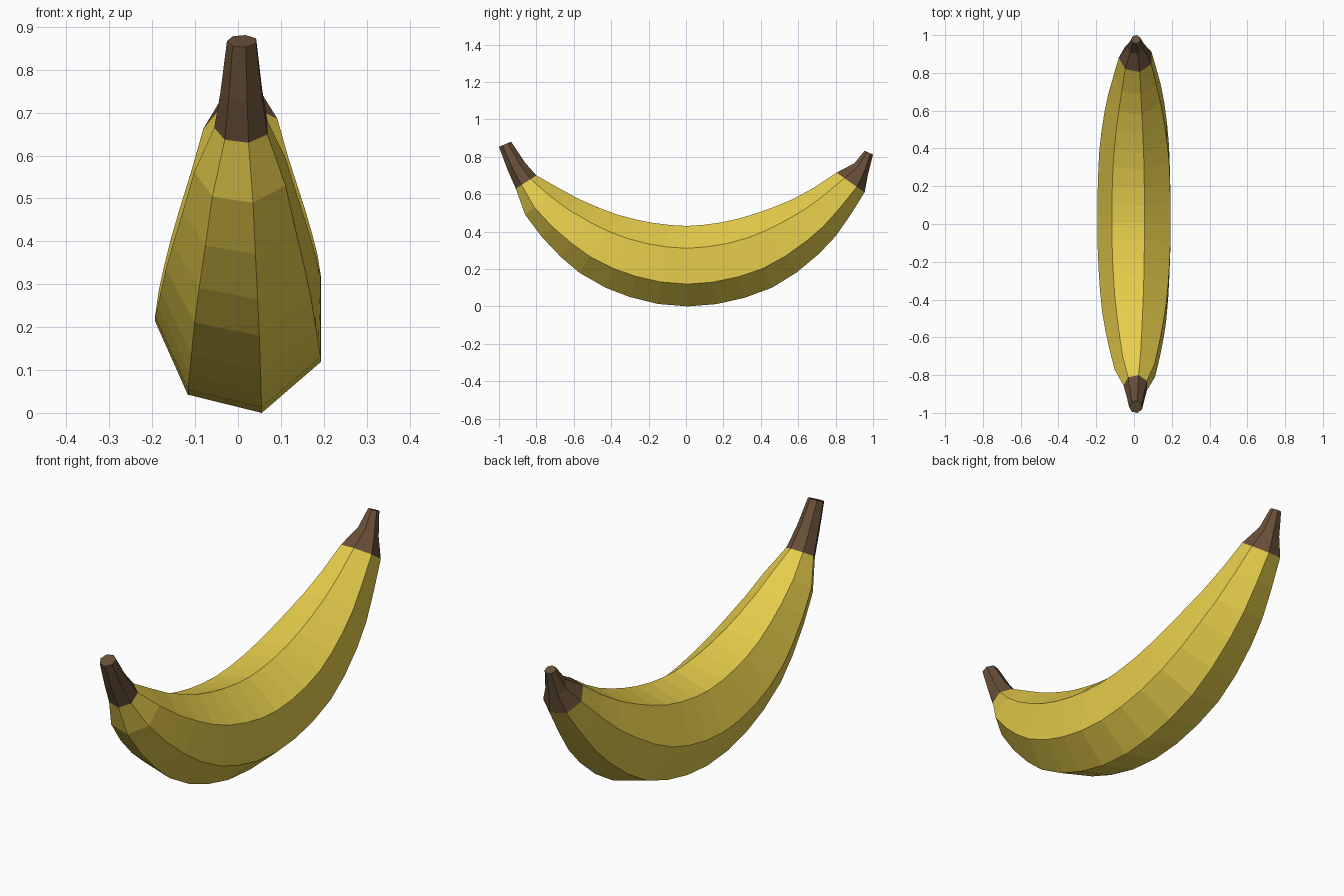
import bpy, bmesh
from math import sin, cos, tau, pi, hypot

if "Cube" in bpy.data.objects:
    bpy.data.objects.remove(bpy.data.objects["Cube"])

SIDES = 7
X0 = 0.01  # heptagon centre offset

# Each ring: outer-curve (y, z) and inner-curve (y, z)
STEM = [(-1.0, .853, -.935, .881), (-.952, .725, -.86, .768), (-.91, .63, -.80, .70)]
TIP = [(.955, .61, .805, .715), (.972, .70, .90, .765), (1.0, .812, .955, .832)]
BODY = [
    (-.86, .49, -.685, .635), (-.77, .37, -.575, .575), (-.67, .265, -.46, .525),
    (-.57, .18, -.365, .49), (-.43, .10, -.27, .465), (-.30, .05, -.18, .447),
    (-.15, .013, -.085, .435), (.01, 0, .005, .43), (.16, .012, .095, .436),
    (.31, .045, .19, .449), (.46, .10, .285, .47), (.59, .18, .375, .497),
    (.71, .28, .475, .533), (.80, .375, .575, .575), (.88, .49, .685, .635)]
TOP = sin(tau * 1.5 / SIDES)  # height factor of highest heptagon corner
TOP = max(sin(pi + tau * k / SIDES) for k in range(SIDES))


def material(name, rgb):
    m = bpy.data.materials.new(name)
    m.diffuse_color = (*rgb, 1)
    m.use_nodes = True
    m.node_tree.nodes["Principled BSDF"].inputs["Base Color"].default_value = m.diffuse_color
    return m


def tube(name, rings, mat, cap_start=False, cap_end=False):
    """Skin seven-sided rings into a flat-shaded tube."""
    bm = bmesh.new()
    loops = []
    for by, bz, ty, tz in rings:
        r = hypot(ty - by, tz - bz) / 2 / TOP
        rx = r * (1.0 - 0.34 * r)
        loop = []
        for k in range(SIDES):
            a = pi + tau * k / SIDES
            t = sin(a) / TOP / 2
            loop.append(bm.verts.new((X0 + rx * cos(a),
                                      (by + ty) / 2 + (ty - by) * t,
                                      (bz + tz) / 2 + (tz - bz) * t)))
        loops.append(loop)
    for a, b in zip(loops, loops[1:]):
        for k in range(SIDES):
            n = (k + 1) % SIDES
            bm.faces.new((a[k], b[k], b[n], a[n]))
    if cap_start:
        bm.faces.new(loops[0])
    if cap_end:
        bm.faces.new(loops[-1][::-1])
    me = bpy.data.meshes.new(name)
    bm.to_mesh(me)
    bm.free()
    me.materials.append(mat)
    ob = bpy.data.objects.new(name, me)
    bpy.context.collection.objects.link(ob)
    return ob


yellow = material("peel_yellow", (.79, .61, .07))
brown = material("stem_brown", (.14, .08, .04))

# Curved peel, brown stem and brown blossom end
tube("peel", STEM[-1:] + BODY + TIP[:1], yellow)
tube("stem", STEM, brown, cap_start=True)
tube("blossom_end", TIP, brown, cap_end=True)
